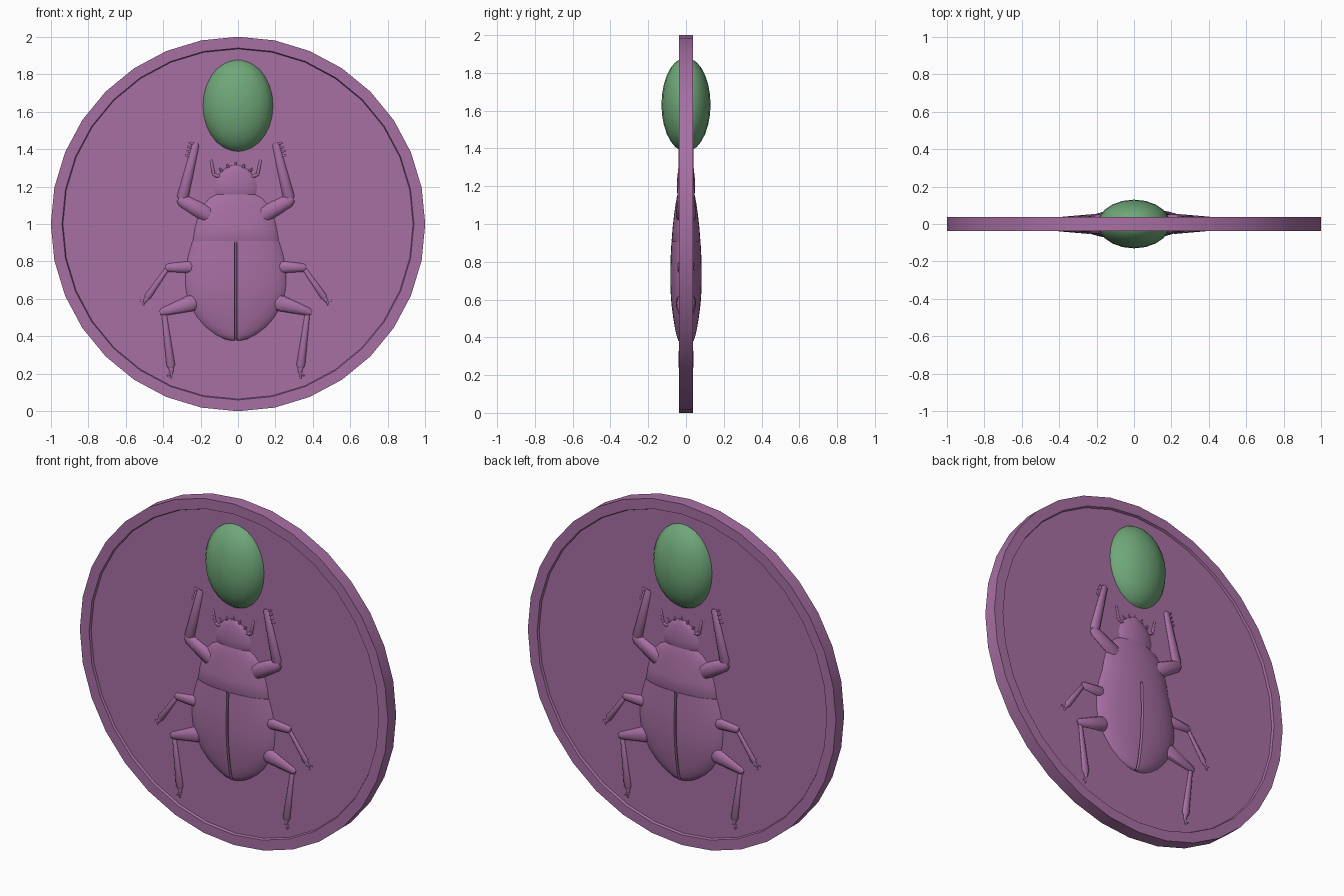
import bpy, bmesh
from math import sin, cos, pi, radians
from mathutils import Vector

if "Cube" in bpy.data.objects:
    bpy.data.objects.remove(bpy.data.objects["Cube"])

CX = -0.012          # beetle axis on the front face
FACE_Y = -0.027      # level of the recessed face


def material(name, color):
    m = bpy.data.materials.new(name)
    m.diffuse_color = color
    m.use_nodes = True
    m.node_tree.nodes["Principled BSDF"].inputs["Base Color"].default_value = m.diffuse_color
    return m


PURPLE = material("purple", (0.39, 0.16, 0.37, 1))
GREEN = material("green", (0.16, 0.39, 0.19, 1))


def finish(name, bm, mat, both_sides=True, angle=35):
    """Turn a bmesh into an object; reliefs get a turned copy on the back."""
    bmesh.ops.recalc_face_normals(bm, faces=bm.faces)
    me = bpy.data.meshes.new(name)
    bm.to_mesh(me)
    bm.free()
    me.materials.append(mat)
    ob = bpy.data.objects.new(name, me)
    bpy.context.collection.objects.link(ob)
    bpy.ops.object.select_all(action='DESELECT')
    ob.select_set(True)
    bpy.context.view_layer.objects.active = ob
    bpy.ops.object.shade_smooth_by_angle(angle=radians(angle))
    if both_sides:
        back = bpy.data.objects.new(name + "_back", me)
        back.rotation_euler.z = pi
        bpy.context.collection.objects.link(back)
    return ob


def bridge(bm, rings, closed):
    for a, b in zip(rings, rings[1:]):
        n = len(a)
        for i in range(n if closed else n - 1):
            j = (i + 1) % n
            bm.faces.new((a[i], a[j], b[j], b[i]))


def shell(name, stations, groove=False, n=24):
    """Half-round body lofted along z from (z, half width, depth)."""
    bm = bmesh.new()
    rings = []
    for z, w, d in stations:
        ring = []
        for i in range(n + 1):
            t = pi * i / n
            x, y = -w * cos(t), -d * sin(t)
            if groove and i == n // 2:
                g = min(0.007, w * 0.3)
                pts = [(-g, y), (-g * 0.6, y + 0.014), (g * 0.6, y + 0.014), (g, y)]
            else:
                pts = [(x, y)]
            ring += [bm.verts.new((CX + px, py, z)) for px, py in pts]
        rings.append(ring)
    bridge(bm, rings, False)
    bm.faces.new(rings[0])
    bm.faces.new(rings[-1])
    return finish(name, bm, PURPLE)


def limb(bm, p0, p1, r0, r1, flat=0.6, sides=10):
    """Tapered rod with blunt ends between two (x, z) points."""
    a, b = Vector(p0), Vector(p1)
    d = (b - a).normalized()
    side = Vector((-d.y, d.x))
    path = [(a - d * r0 * 0.7, r0 * 0.55), (a, r0), (b, r1), (b + d * r1 * 0.7, r1 * 0.55)]
    rings = []
    for c, r in path:
        ring = []
        for i in range(sides):
            t = 2 * pi * i / sides
            q = c + side * r * cos(t)
            ring.append(bm.verts.new((q.x, FACE_Y - r * flat * sin(t), q.y)))
        rings.append(ring)
    bridge(bm, rings, True)
    bm.faces.new(rings[0])
    bm.faces.new(rings[-1])


def limb_pair(name, parts):
    for label, s in (("left", -1), ("right", 1)):
        bm = bmesh.new()
        for (x0, z0), (x1, z1), r0, r1 in parts:
            limb(bm, (CX + s * x0, z0), (CX + s * x1, z1), r0, r1)
        finish(f"{name}_{label}", bm, PURPLE)


# Medallion: lathed disc with a raised rim on both faces
bm = bmesh.new()
profile = [(0.935, -0.025), (0.94, -0.038), (1, -0.038), (1, 0.038), (0.94, 0.038), (0.935, 0.025)]
N = 32
rings = [[bm.verts.new((r * sin(2 * pi * i / N), y, 1 + r * cos(2 * pi * i / N)))
          for i in range(N)] for r, y in profile]
bridge(bm, rings, True)
bm.faces.new(rings[0])
bm.faces.new(rings[-1])
finish("medallion", bm, PURPLE, both_sides=False)

# Egg through the disc
bm = bmesh.new()
bmesh.ops.create_uvsphere(bm, u_segments=20, v_segments=14, radius=1)
for v in bm.verts:
    v.co = (v.co.x * 0.193, v.co.y * 0.13, 1.632 + v.co.z * 0.249)
finish("egg", bm, GREEN, both_sides=False, angle=60)

# Body shells
shell("wing_cases", [
    (0.377, 0.035, 0.034), (0.385, 0.075, 0.042), (0.41, 0.125, 0.05), (0.45, 0.178, 0.059),
    (0.50, 0.220, 0.067), (0.55, 0.250, 0.074), (0.60, 0.270, 0.079), (0.65, 0.280, 0.082),
    (0.70, 0.283, 0.083), (0.76, 0.280, 0.083), (0.83, 0.268, 0.081), (0.908, 0.245, 0.077)],
    groove=True)
shell("thorax", [
    (0.900, 0.240, 0.070), (0.912, 0.243, 0.076), (0.98, 0.233, 0.071), (1.05, 0.216, 0.063),
    (1.10, 0.195, 0.056), (1.14, 0.160, 0.049), (1.158, 0.125, 0.044)])
shell("head", [
    (1.145, 0.120, 0.040), (1.16, 0.130, 0.046), (1.20, 0.132, 0.049), (1.24, 0.122, 0.047),
    (1.275, 0.100, 0.043), (1.298, 0.072, 0.038), (1.313, 0.035, 0.032)])

# Head spikes along the front edge
bm = bmesh.new()
for k in range(-3, 4):
    t = radians(90 - k * 20)
    x, z = CX + 0.118 * cos(t), 1.2 + 0.11 * sin(t)
    limb(bm, (x, z), (x + 0.018 * cos(t), z + 0.018 * sin(t)), 0.009, 0.004, sides=6)
finish("head_spikes", bm, PURPLE)

limb_pair("antenna", [((0.09, 1.255), (0.118, 1.265), 0.008, 0.008),
                      ((0.118, 1.27), (0.132, 1.34), 0.009, 0.006)])

# Legs: thigh, shin, then foot pieces
limb_pair("front_leg", [
    ((0.15, 1.05), (0.285, 1.125), 0.045, 0.034),
    ((0.283, 1.145), (0.215, 1.42), 0.031, 0.019)] +
    [((0.225 + 0.006 * k, 1.425 - 0.022 * k), (0.248 + 0.007 * k, 1.435 - 0.022 * k), 0.007, 0.004)
     for k in range(4)])
limb_pair("middle_leg", [
    ((0.24, 0.77), (0.36, 0.767), 0.033, 0.022),
    ((0.365, 0.762), (0.470, 0.612), 0.011, 0.018),
    ((0.470, 0.608), (0.487, 0.588), 0.012, 0.009),
    ((0.487, 0.590), (0.510, 0.590), 0.006, 0.004),
    ((0.487, 0.588), (0.495, 0.567), 0.006, 0.004)])
limb_pair("hind_leg", [
    ((0.23, 0.58), (0.390, 0.530), 0.045, 0.021),
    ((0.382, 0.515), (0.347, 0.245), 0.013, 0.023),
    ((0.347, 0.240), (0.343, 0.210), 0.015, 0.010),
    ((0.343, 0.210), (0.363, 0.190), 0.007, 0.004),
    ((0.343, 0.210), (0.347, 0.178), 0.007, 0.004)])
